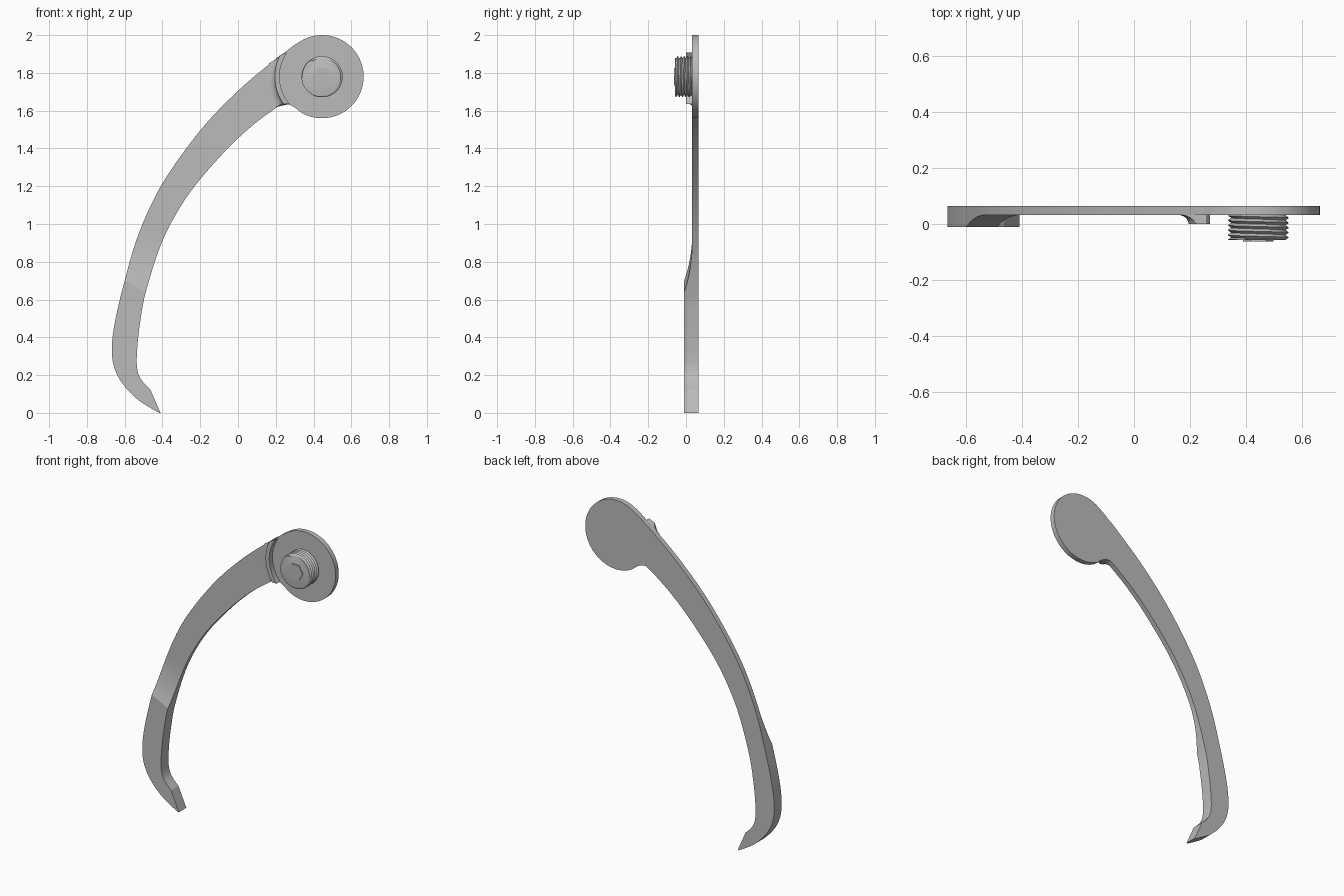
import bpy, bmesh
from math import sin, cos, pi, radians, atan2, tau

if "Cube" in bpy.data.objects:
    bpy.data.objects.remove(bpy.data.objects["Cube"])

CX, CZ, DISC_R = 0.445, 1.78, 0.22      # disc centre and radius
FRONT, BACK, THICK = 0.033, 0.065, -0.01

metal = bpy.data.materials.new("plain_grey_metal")
metal.use_nodes = True
colour = (0.5, 0.5, 0.5, 1)
metal.diffuse_color = colour
metal.node_tree.nodes["Principled BSDF"].inputs["Base Color"].default_value = colour


def finish(name, bm, angle):
    bmesh.ops.remove_doubles(bm, verts=bm.verts, dist=1e-5)
    bmesh.ops.recalc_face_normals(bm, faces=bm.faces)
    mesh = bpy.data.meshes.new(name)
    bm.to_mesh(mesh)
    bm.free()
    mesh.materials.append(metal)
    obj = bpy.data.objects.new(name, mesh)
    bpy.context.collection.objects.link(obj)
    bpy.ops.object.select_all(action="DESELECT")
    obj.select_set(True)
    bpy.context.view_layer.objects.active = obj
    bpy.ops.object.shade_smooth_by_angle(angle=radians(angle))
    return obj


def catmull(p, i, t):
    a, b, c, d = (p[max(0, min(len(p) - 1, i + k))] for k in (-1, 0, 1, 2))
    return [0.5 * (2 * q + (r - o) * t + (2 * o - 5 * q + 4 * r - s) * t * t
            + (3 * q - o - 3 * r + s) * t ** 3) for o, q, r, s in zip(a, b, c, d)]


# Arm stations from tip to disc: outer x, z and inner x, z
stations = [
    (-.47, .03, -.465, .125), (-.53, .07, -.50, .16), (-.60, .14, -.525, .20),
    (-.65, .225, -.536, .26), (-.668, .33, -.532, .36), (-.652, .48, -.518, .48),
    (-.60, .70, -.488, .64), (-.525, .95, -.40, .91), (-.40, 1.215, -.27, 1.145),
    (-.20, 1.495, -.095, 1.357), (0, 1.705, .063, 1.51), (.195, 1.87, .21, 1.62),
    (.25, 1.91, .25, 1.636), (.285, 1.938, .29, 1.623), (.33, 1.967, .33, 1.593)]
RAMP, STEPS = 6, 8                      # the thick grip ramps down after this station

rows = [((-.418, 0, -.41, 0), THICK)]
for i in range(len(stations) - 1):
    for k in range(STEPS):
        t = k / STEPS
        y = THICK if i < RAMP else FRONT
        if i == RAMP:
            y = FRONT - (FRONT - THICK) * (1 - t) ** 2
        rows.append((catmull(stations, i, t), y))
rows.append((stations[-1], FRONT))

# Lever plate: swept arm closed by a round head
bm = bmesh.new()
rings = []
for (ox, oz, ix, iz), y in rows:
    rings.append([bm.verts.new(v) for v in
                  ((ox, y, oz), (ix, y, iz), (ix, BACK, iz), (ox, BACK, oz))])
for a, b in zip(rings, rings[1:]):
    for j in range(4):
        bm.faces.new((a[j], a[(j + 1) % 4], b[(j + 1) % 4], b[j]))
bm.faces.new(rings[0])
ox, oz, ix, iz = stations[-1]
start, end = atan2(oz - CZ, ox - CX), atan2(iz - CZ, ix - CX)
f_out, f_in, b_in, b_out = rings[-1]
front, back = [f_out], [b_out]
for k in range(1, 64):
    a = start + (end - start) * k / 64
    x, z = CX + DISC_R * cos(a), CZ + DISC_R * sin(a)
    front.append(bm.verts.new((x, FRONT, z)))
    back.append(bm.verts.new((x, BACK, z)))
front.append(f_in)
back.append(b_in)
bm.faces.new(front)
bm.faces.new(back)
for k in range(64):
    bm.faces.new((front[k], front[k + 1], back[k + 1], back[k]))
finish("lever_plate", bm, 14)

# Curved stop ridge with a hollow fillet towards the arm
bm = bmesh.new()
profile = [(.225, FRONT, 145, 220), (.225, 0, 145, 220), (.25, 0, 153, 215)]
for k in range(1, 9):
    t = k / 8
    profile.append((.25 + .04 * (1 - cos(t * pi / 2)), FRONT * sin(t * pi / 2),
                    153 + 13 * t, 215 - 1.5 * t))
grid = []
for r, y, a0, a1 in profile:
    angles = [radians(a0 + (a1 - a0) * k / 24) for k in range(25)]
    grid.append([bm.verts.new((CX + r * cos(a), y, CZ + r * sin(a))) for a in angles])
for p, q in zip(grid, grid[1:]):
    for k in range(24):
        bm.faces.new((p[k], p[k + 1], q[k + 1], q[k]))
for side in (0, -1):
    bm.faces.new([row[side] for row in grid])
finish("stop_ridge", bm, 25)

# Threaded stud: helical ridges clamped between its two ends
TIP, PITCH, CORE, CREST, SIDES, PER = -.057, .0175, .098, .109, 64, 6
bm = bmesh.new()
columns = []
for s in range(SIDES + 1):
    a = tau * s / SIDES
    column = []
    for k in range(-PER, PER * 6 + 1):
        y = TIP + PITCH * (k / PER + s / SIDES)
        r = CORE + (CREST - CORE) * (.5 - .5 * cos(tau * k / PER))
        if y <= TIP or y >= FRONT:
            y, r = max(TIP, min(FRONT, y)), CORE
        column.append(bm.verts.new((CX + r * cos(a), y, CZ + r * sin(a))))
    columns.append(column)
for p, q in zip(columns, columns[1:]):
    for k in range(len(p) - 1):
        bm.faces.new((p[k], p[k + 1], q[k + 1], q[k]))
bmesh.ops.remove_doubles(bm, verts=bm.verts, dist=1e-5)
bmesh.ops.dissolve_degenerate(bm, edges=bm.edges, dist=1e-5)
bmesh.ops.holes_fill(bm, edges=[e for e in bm.edges if e.is_boundary], sides=0)
finish("threaded_stud", bm, 35)

# Low hexagonal boss on the stud end
bm = bmesh.new()
hexagon = [(CX + .054 * cos(k * pi / 3), CZ + .054 * sin(k * pi / 3)) for k in range(6)]
low = [bm.verts.new((x, TIP, z)) for x, z in hexagon]
top = [bm.verts.new((x, TIP - .006, z)) for x, z in hexagon]
bm.faces.new(top)
for k in range(6):
    j = (k + 1) % 6
    bm.faces.new((low[k], low[j], top[j], top[k]))
finish("hex_boss", bm, 20)
